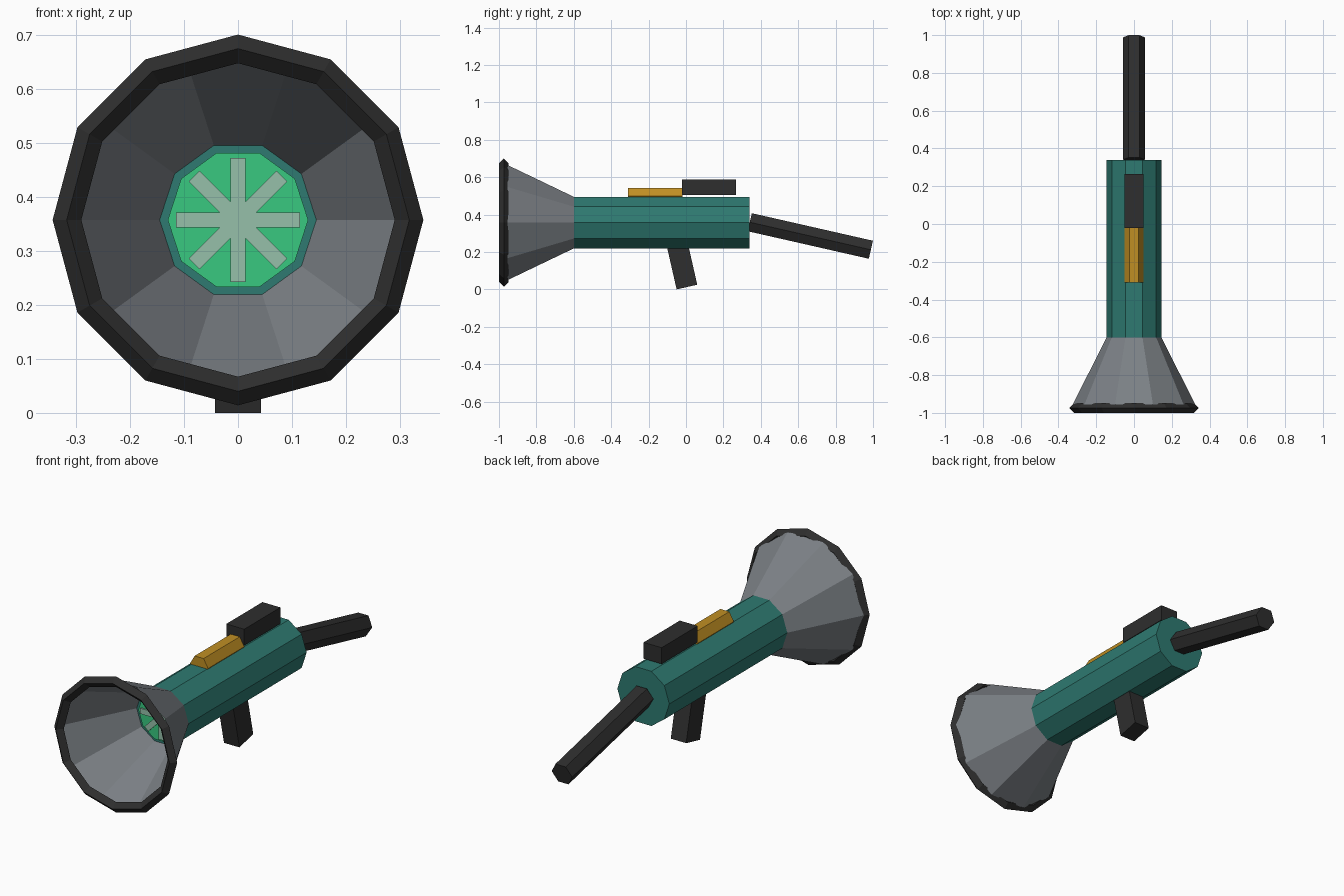
import bpy, bmesh, math
from mathutils import Matrix, Vector

if "Cube" in bpy.data.objects:
    bpy.data.objects.remove(bpy.data.objects["Cube"], do_unlink=True)

AXIS_Z = 0.357   # height of the barrel axis


def material(name, rgb):
    lin = [((c / 255 + 0.055) / 1.055) ** 2.4 for c in rgb] + [1.0]
    m = bpy.data.materials.new(name)
    m.use_nodes = True
    m.diffuse_color = lin
    m.node_tree.nodes["Principled BSDF"].inputs["Base Color"].default_value = lin
    return m


black = material("black", (46, 46, 46))
teal = material("teal", (46, 122, 113))
grey = material("grey", (124, 129, 134))
yellow = material("amber", (192, 143, 35))
green = material("bright green", (56, 200, 128))
pale = material("pale green", (150, 192, 170))


def finish(name, bm, mat, matrix):
    bmesh.ops.recalc_face_normals(bm, faces=bm.faces)
    mesh = bpy.data.meshes.new(name)
    bm.to_mesh(mesh)
    bm.free()
    mesh.materials.append(mat)
    obj = bpy.data.objects.new(name, mesh)
    obj.matrix_world = matrix
    bpy.context.collection.objects.link(obj)
    return obj


def lathe(name, sides, profile, mat, loc, tilt=0.0, caps=True, loop=False):
    """Spin (radius, y) points around the y axis, with a corner on +x."""
    bm = bmesh.new()
    rings = []
    for r, y in profile:
        angles = [2 * math.pi * i / sides for i in range(sides)]
        rings.append([bm.verts.new((r * math.cos(a), y, r * math.sin(a))) for a in angles])
    pairs = list(zip(rings, rings[1:]))
    if loop:
        pairs.append((rings[-1], rings[0]))
    for a, b in pairs:
        for i in range(sides):
            j = (i + 1) % sides
            bm.faces.new((a[i], a[j], b[j], b[i]))
    if caps:
        bm.faces.new(rings[0])
        bm.faces.new(rings[-1])
    return finish(name, bm, mat, Matrix.Translation(loc) @ Matrix.Rotation(tilt, 4, "X"))


def box(name, size, mat, loc, rot=0.0, axis="X"):
    bm = bmesh.new()
    bmesh.ops.create_cube(bm, size=1)
    bmesh.ops.scale(bm, vec=size, verts=bm.verts)
    return finish(name, bm, mat, Matrix.Translation(loc) @ Matrix.Rotation(rot, 4, axis))


center = Vector((0, 0, AXIS_Z))

# Barrel, flared horn and diamond-section rim
lathe("barrel", 10, [(0.145, -0.6), (0.145, 0.34)], teal, center)
lathe("horn", 10, [(0.145, -0.6), (0.324, -0.955)], grey, center, caps=False)
lathe("horn_rim", 12, [(0.343, 0), (0.317, -0.026), (0.29, 0), (0.317, 0.026)],
      black, (0, -0.974, AXIS_Z), caps=False, loop=True)

# Glowing disc with a star of four crossed bars
lathe("muzzle_disc", 10, [(0.13, -0.608), (0.13, -0.598)], green, center)
for k in range(4):
    box(f"star_bar_{k + 1}", (0.23, 0.008, 0.028), pale,
        (0, -0.611, AXIS_Z), k * math.pi / 4, "Y")

# Sight parts on top
lathe("top_tube", 6, [(0.05, -0.31), (0.05, -0.02)], yellow, (0, 0, 0.499))
box("sight_block", (0.1, 0.288, 0.082), black, (0, 0.122, 0.546))

# Stock and grip share the same tilt
tilt = math.radians(12.8)
lathe("stock", 6, [(0.057, 0), (0.057, 0.664)], black, (0, 0.341, AXIS_Z + 0.002), -tilt)
grip_up = Vector((0, -math.sin(tilt), math.cos(tilt)))
box("grip", (0.086, 0.113, 0.28), black, Vector((0, 0.005, 0.0125)) + grip_up * 0.14, tilt)
